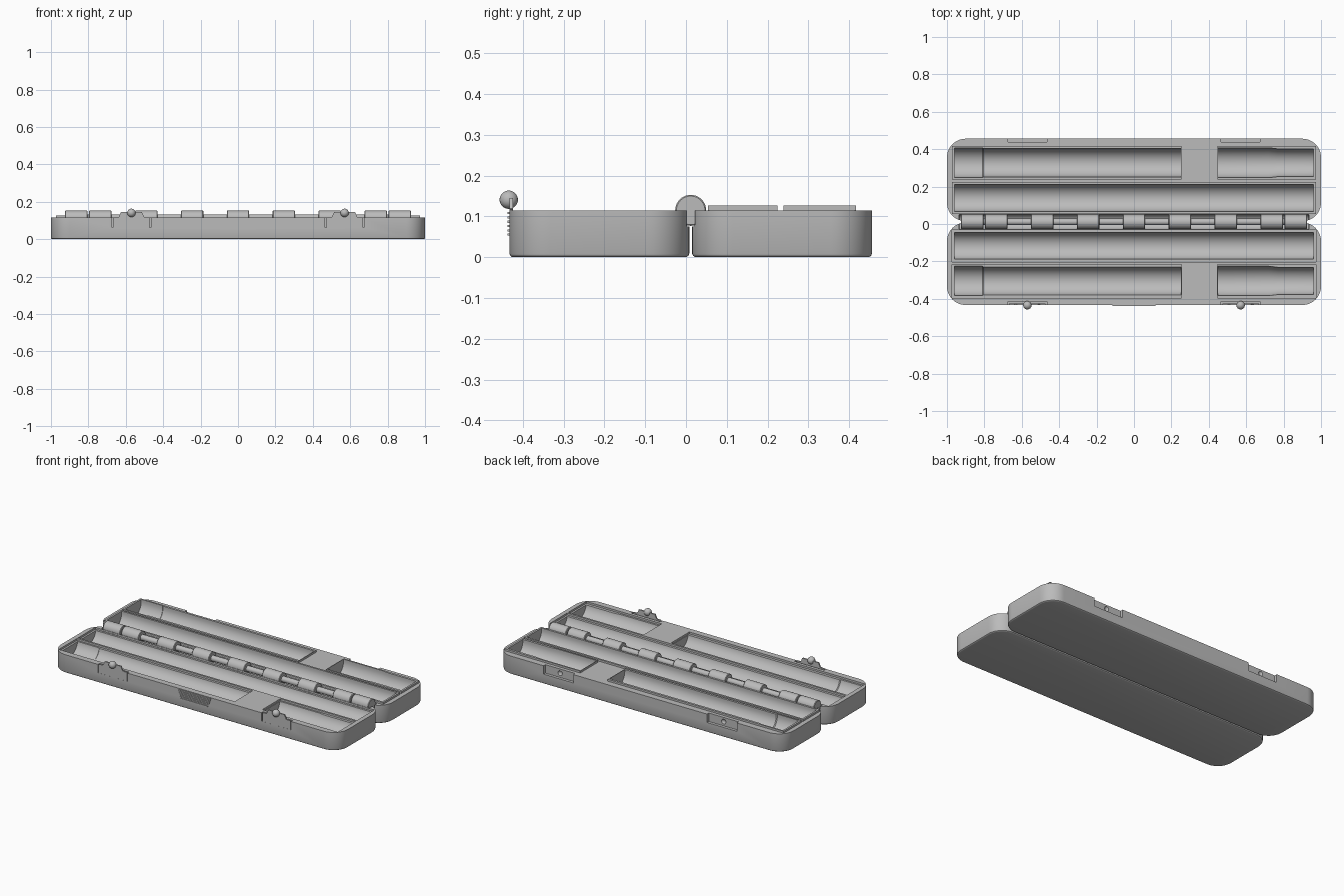
import bpy, bmesh, math
from mathutils import Matrix

if "Cube" in bpy.data.objects:
    bpy.data.objects.remove(bpy.data.objects["Cube"])

HINGE_Y, TOP = 0.0115, 0.115
grey = bpy.data.materials.new("case grey")
grey.diffuse_color = (0.5, 0.5, 0.5, 1)
grey.use_nodes = True
grey.node_tree.nodes["Principled BSDF"].inputs["Base Color"].default_value = grey.diffuse_color


def loft(name, rings):
    """Solid through a list of matching closed rings of points."""
    bm = bmesh.new()
    loops = [[bm.verts.new(p) for p in ring] for ring in rings]
    n = len(loops[0])
    for a, b in zip(loops, loops[1:]):
        for i in range(n):
            j = (i + 1) % n
            bm.faces.new((a[i], a[j], b[j], b[i]))
    bm.faces.new(loops[0])
    bm.faces.new(loops[-1])
    bmesh.ops.recalc_face_normals(bm, faces=bm.faces)
    return finish(name, bm)


def finish(name, bm):
    mesh = bpy.data.meshes.new(name)
    bm.to_mesh(mesh)
    bm.free()
    mesh.materials.append(grey)
    ob = bpy.data.objects.new(name, mesh)
    bpy.context.collection.objects.link(ob)
    return ob


def box(name, x0, x1, y0, y1, z0, z1):
    y0, y1 = min(y0, y1), max(y0, y1)
    return loft(name, [[(x0, y0, z), (x1, y0, z), (x1, y1, z), (x0, y1, z)] for z in (z0, z1)])


def rod(name, x0, x1, r, y=HINGE_Y, z=TOP, n=32):
    return loft(name, [[(x, y + rr * math.cos(2 * math.pi * i / n), z + rr * math.sin(2 * math.pi * i / n))
                        for i in range(n)]
                       for x, rr in ((x0, r - 0.003), (x0 + 0.003, r), (x1 - 0.003, r), (x1, r - 0.003))])


def ball(name, x, y, z, r):
    bm = bmesh.new()
    bmesh.ops.create_uvsphere(bm, u_segments=24, v_segments=14, radius=r, matrix=Matrix.Translation((x, y, z)))
    return finish(name, bm)


def trough(sections, y):
    """U-shaped cutter, round below the rim and open above, along x."""
    rings = []
    for x, r in sections:
        arc = [(x, y + r * math.cos(a), TOP + r * math.sin(a))
               for a in (math.pi + math.pi * i / 28 for i in range(29))]
        rings.append(arc + [(x, y + r, 0.2), (x, y - r, 0.2)])
    return loft("pocket_cutter", rings)


def boolean(ob, cutter, op):
    mod = ob.modifiers.new(op.lower(), 'BOOLEAN')
    mod.object, mod.operation, mod.solver = cutter, op, 'EXACT'
    mesh = bpy.data.meshes.new_from_object(ob.evaluated_get(bpy.context.evaluated_depsgraph_get()))
    ob.modifiers.clear()
    ob.data = mesh
    bpy.data.objects.remove(cutter)


def outline(z, inset, yc):
    """Rounded rectangle of one tray."""
    hx, hy, r = 1 - inset, 0.2205 - inset, 0.1 - inset
    pts = []
    for k, (sx, sy) in enumerate(((1, 1), (-1, 1), (-1, -1), (1, -1))):
        for i in range(13):
            a = (k + i / 12) * math.pi / 2
            pts.append((sx * (hx - r) + r * math.cos(a), yc + sy * (hy - r) + r * math.sin(a), z))
    return pts


# Pocket layout: distance from hinge, half width, sections along x
POCKETS = [
    (0.128, [(-0.96, 0.073), (0.96, 0.073)]),
    (0.316, [(-0.96, 0.080), (-0.81, 0.080), (-0.805, 0.075), (0.25, 0.075)]),
    (0.316, [(0.45, 0.080), (0.72, 0.080), (0.77, 0.074), (0.96, 0.074)]),
]
LATCHES = (-0.57, 0.57)


def tray(name, s):
    def y(d):
        return HINGE_Y + s * d
    yc = y(0.224)
    ob = loft(name, [outline(z, i, yc) for z, i in
                     ((0, 0.010), (0.001, 0.006), (0.004, 0.002), (0.009, 0), (TOP, 0))])
    # Raised lips on the back tray, matching rebates in the front tray
    for d, secs in POCKETS:
        w = 0.087 if d < 0.2 else 0.091
        x0, x1 = secs[0][0], secs[-1][0]
        x0 -= 0.012 if x0 < -0.9 else 0.004
        x1 += 0.012 if x1 > 0.9 else 0.004
        if s > 0:
            boolean(ob, box("lip", x0, x1, y(d - w + 0.002), y(d + w - 0.002), 0.095, 0.127), 'UNION')
        else:
            boolean(ob, box("rebate", x0, x1, y(d - w + 0.002), y(d + w), 0.103, 0.2), 'DIFFERENCE')
    # Pockets, hinge channel and latch recesses
    for d, secs in POCKETS:
        boolean(ob, trough(secs, y(d)), 'DIFFERENCE')
    boolean(ob, rod("channel", -0.935, 0.935, 0.0405), 'DIFFERENCE')
    for x in LATCHES:
        boolean(ob, box("recess", x - 0.104, x + 0.104, y(0.4265), y(0.48), 0.062, 0.2), 'DIFFERENCE')
        if s > 0:
            boolean(ob, ball("dimple", x, y(0.436), 0.089, 0.018), 'DIFFERENCE')
    return ob


tray("front_tray", -1)
tray("back_tray", 1)

# Hinge: knuckles joined alternately to each tray, with a pin through them
centres = [-0.865] + [0.2455 * i for i in range(-3, 4)] + [0.865]
for i, x in enumerate(centres):
    rod("hinge_knuckle", x - 0.06, x + 0.06, 0.038)
    s = 1 if i % 2 else -1
    box("hinge_web", x - 0.055, x + 0.055, HINGE_Y, HINGE_Y + s * 0.044, 0.078, 0.106)
rod("hinge_pin", -0.92, 0.92, 0.018)

# Latches: springy tab with a ball catch
for x in LATCHES:
    half = [(0.098, 0.055), (0.098, 0.117), (0.068, 0.119), (0.056, 0.145)]
    shape = half + [(-a, z) for a, z in reversed(half)]
    loft("latch_tab", [[(x + a, yy, z) for a, z in shape] for yy in (-0.4325, -0.424)])
    ball("latch_ball", x, -0.4345, 0.141, 0.0225)

# Thumb grip: short ridges narrowing downward
for i in range(6):
    z = 0.053 + 0.0105 * i
    w = 0.095 + 0.004 * i
    box("grip_ridge", -w, w, -0.4375, -0.430, z, z + 0.005)

for ob in bpy.context.scene.objects:
    ob.select_set(True)
    bpy.context.view_layer.objects.active = ob
bpy.ops.object.shade_smooth_by_angle(angle=math.radians(30))
